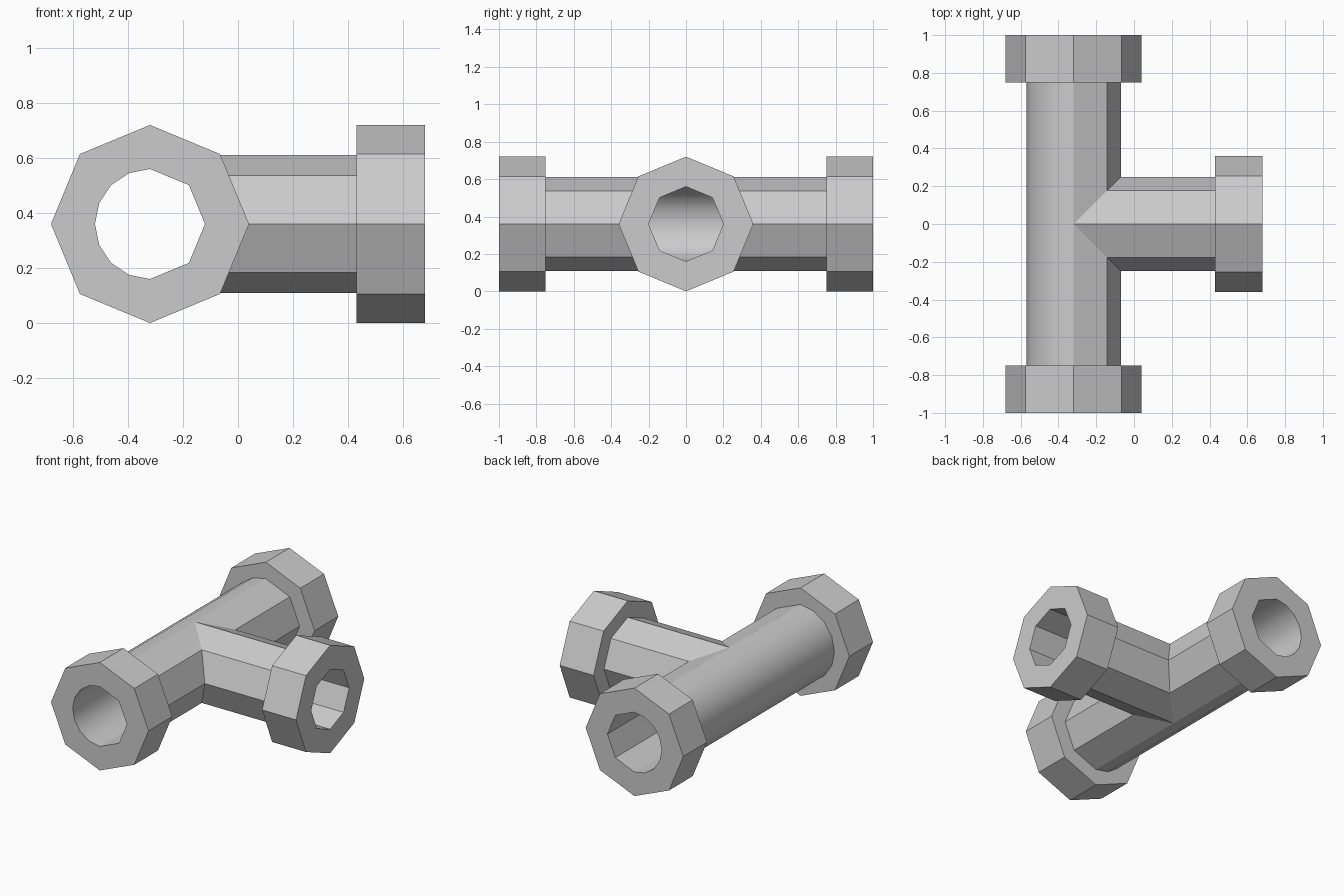
import bpy, bmesh
from math import cos, sin, radians

if "Cube" in bpy.data.objects:
    bpy.data.objects.remove(bpy.data.objects["Cube"])

CX, CZ = -0.32, 0.36                      # axis of the main pipe
R_PIPE, R_BORE, R_COLLAR = 0.25, 0.20, 0.36
COLLAR_Y, END_Y = 0.75, 1.0
COLLAR_X, END_X = 0.43, 0.68
RIGHT = [-90, -45, 0, 45, 90]             # coarse side, facing the branch
LEFT = [90 + 22.5 * i for i in range(9)]  # finer, rounded back side
MAIN = RIGHT + LEFT[1:]
BRANCH = [45 * i for i in range(9)]

bm = bmesh.new()


def strip(a, b):
    """Faces between two equally long rows of points."""
    va = [bm.verts.new(p) for p in a]
    vb = [bm.verts.new(p) for p in b]
    for i in range(len(a) - 1):
        bm.faces.new((va[i], va[i + 1], vb[i + 1], vb[i]))


def polar(r, deg, octagon=False):
    """Point on the section; in-between angles can lie on the octagon's sides."""
    if octagon and deg % 45:
        r *= cos(radians(22.5))
    return r * cos(radians(deg)), r * sin(radians(deg))


def main_row(r, y, angles, octagon=False):
    return [(CX + u, y, CZ + v) for u, v in (polar(r, a, octagon) for a in angles)]


def branch_row(r, x, angles):
    return [(x, u, CZ + v) for u, v in (polar(r, a) for a in angles)]


def tee_shell(r, y_end, x_end):
    """Main tube and branch tube meeting on a 45 degree mitre."""
    for s in (-1, 1):
        half = [polar(r, a) for a in RIGHT]
        mitre = [(CX + u, s * u, CZ + v) for u, v in half]
        strip(main_row(r, 0, LEFT), main_row(r, s * y_end, LEFT))
        strip(mitre, main_row(r, s * y_end, RIGHT))
        strip(mitre, [(x_end, s * u, CZ + v) for u, v in half])


# outer pipe wall and inner bore
tee_shell(R_PIPE, COLLAR_Y, COLLAR_X)
tee_shell(R_BORE, END_Y, END_X)

# octagonal collars on the main pipe
for s in (-1, 1):
    back = main_row(R_COLLAR, s * COLLAR_Y, MAIN, True)
    front = main_row(R_COLLAR, s * END_Y, MAIN, True)
    strip(main_row(R_PIPE, s * COLLAR_Y, MAIN), back)
    strip(back, front)
    strip(front, main_row(R_BORE, s * END_Y, MAIN))

# octagonal collar on the branch
back = branch_row(R_COLLAR, COLLAR_X, BRANCH)
front = branch_row(R_COLLAR, END_X, BRANCH)
strip(branch_row(R_PIPE, COLLAR_X, BRANCH), back)
strip(back, front)
strip(front, branch_row(R_BORE, END_X, BRANCH))

# weld into one closed body
bmesh.ops.remove_doubles(bm, verts=bm.verts, dist=1e-4)
bmesh.ops.recalc_face_normals(bm, faces=bm.faces)
mesh = bpy.data.meshes.new("pipe_tee")
bm.to_mesh(mesh)
bm.free()
tee = bpy.data.objects.new("pipe_tee", mesh)
bpy.context.collection.objects.link(tee)

# smooth only the rounded back of the main pipe
bpy.context.view_layer.objects.active = tee
tee.select_set(True)
bpy.ops.object.shade_smooth_by_angle(angle=radians(30))
